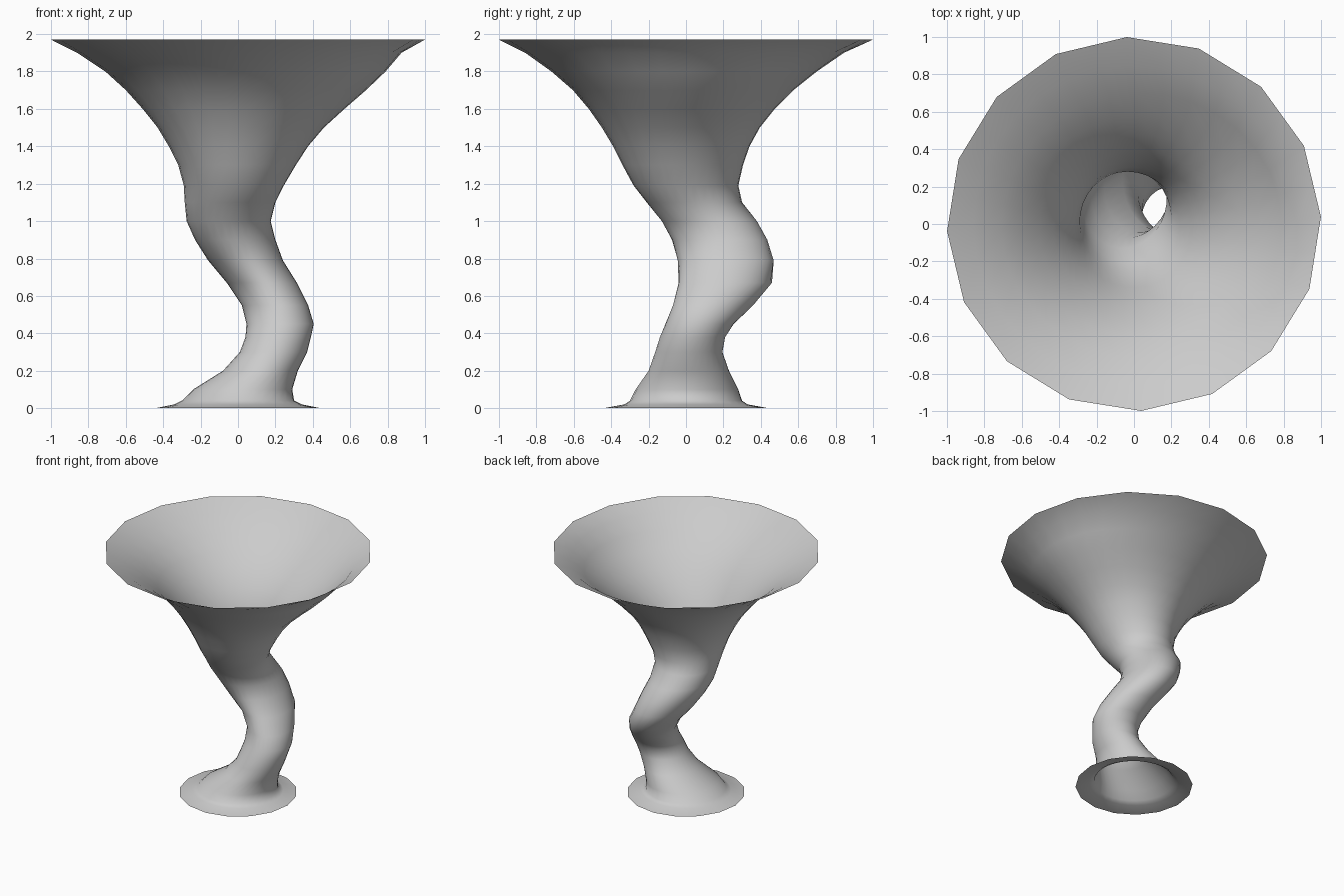
import bpy, bmesh, math

SIDES = 32
# Horizontal sections: z, x left, x right, y front, y back
SECTIONS = [
    (0.00, -0.44, 0.44, -0.44, 0.44),
    (0.02, -0.34, 0.34, -0.33, 0.33),
    (0.04, -0.30, 0.30, -0.30, 0.30),
    (0.10, -0.24, 0.29, -0.27, 0.28),
    (0.20, -0.08, 0.32, -0.20, 0.23),
    (0.30, 0.01, 0.37, -0.165, 0.195),
    (0.38, 0.04, 0.39, -0.14, 0.21),
    (0.45, 0.045, 0.405, -0.11, 0.255),
    (0.55, 0.02, 0.375, -0.07, 0.36),
    (0.67, -0.06, 0.315, -0.04, 0.46),
    (0.79, -0.16, 0.24, -0.045, 0.47),
    (0.90, -0.23, 0.20, -0.075, 0.435),
    (1.00, -0.275, 0.175, -0.13, 0.38),
    (1.10, -0.285, 0.20, -0.21, 0.30),
    (1.19, -0.29, 0.245, -0.28, 0.28),
    (1.30, -0.32, 0.31, -0.34, 0.305),
    (1.40, -0.37, 0.375, -0.39, 0.34),
    (1.50, -0.43, 0.46, -0.45, 0.395),
    (1.60, -0.51, 0.57, -0.52, 0.475),
    (1.70, -0.60, 0.685, -0.605, 0.575),
    (1.80, -0.71, 0.79, -0.72, 0.70),
    (1.90, -0.86, 0.875, -0.86, 0.845),
    (1.97, -1.00, 1.00, -1.00, 1.00),
]


def centre(i):
    z, x0, x1, y0, y1 = SECTIONS[i]
    return (x0 + x1) / 2, (y0 + y1) / 2, z


def ring(bm, i):
    """One section, sheared along the lean of the stem."""
    last = len(SECTIONS) - 1
    z, x0, x1, y0, y1 = SECTIONS[i]
    cx, cy, _ = centre(i)
    rx, ry = (x1 - x0) / 2, (y1 - y0) / 2
    a, b = centre(max(i - 1, 0)), centre(min(i + 1, last))
    dx, dy = (b[0] - a[0]) / (b[2] - a[2]), (b[1] - a[1]) / (b[2] - a[2])
    k = 0.7 * dx * dy / math.sqrt((1 + dx * dx) * (1 + dy * dy))
    if i < 3 or i == last:
        k = 0
    verts = []
    for s in range(SIDES):
        t = math.radians(2.2) + 2 * math.pi * s / SIDES
        # the two open rims are 16-sided
        f = math.cos(math.pi / 16) if s % 2 and i in (0, last) else 1
        c, n = f * math.cos(t), f * math.sin(t)
        verts.append(bm.verts.new((cx + rx * c,
                                   cy + ry * (k * c + math.sqrt(1 - k * k) * n), z)))
    return verts


# Thin open funnel: base flange, winding stem and flared mouth
bm = bmesh.new()
rings = [ring(bm, i) for i in range(len(SECTIONS))]
for lo, hi in zip(rings, rings[1:]):
    for s in range(SIDES):
        n = (s + 1) % SIDES
        bm.faces.new((lo[s], lo[n], hi[n], hi[s])).smooth = True
mesh = bpy.data.meshes.new("winding_funnel")
bm.to_mesh(mesh)
bm.free()
obj = bpy.data.objects.new("winding_funnel", mesh)
bpy.context.collection.objects.link(obj)
